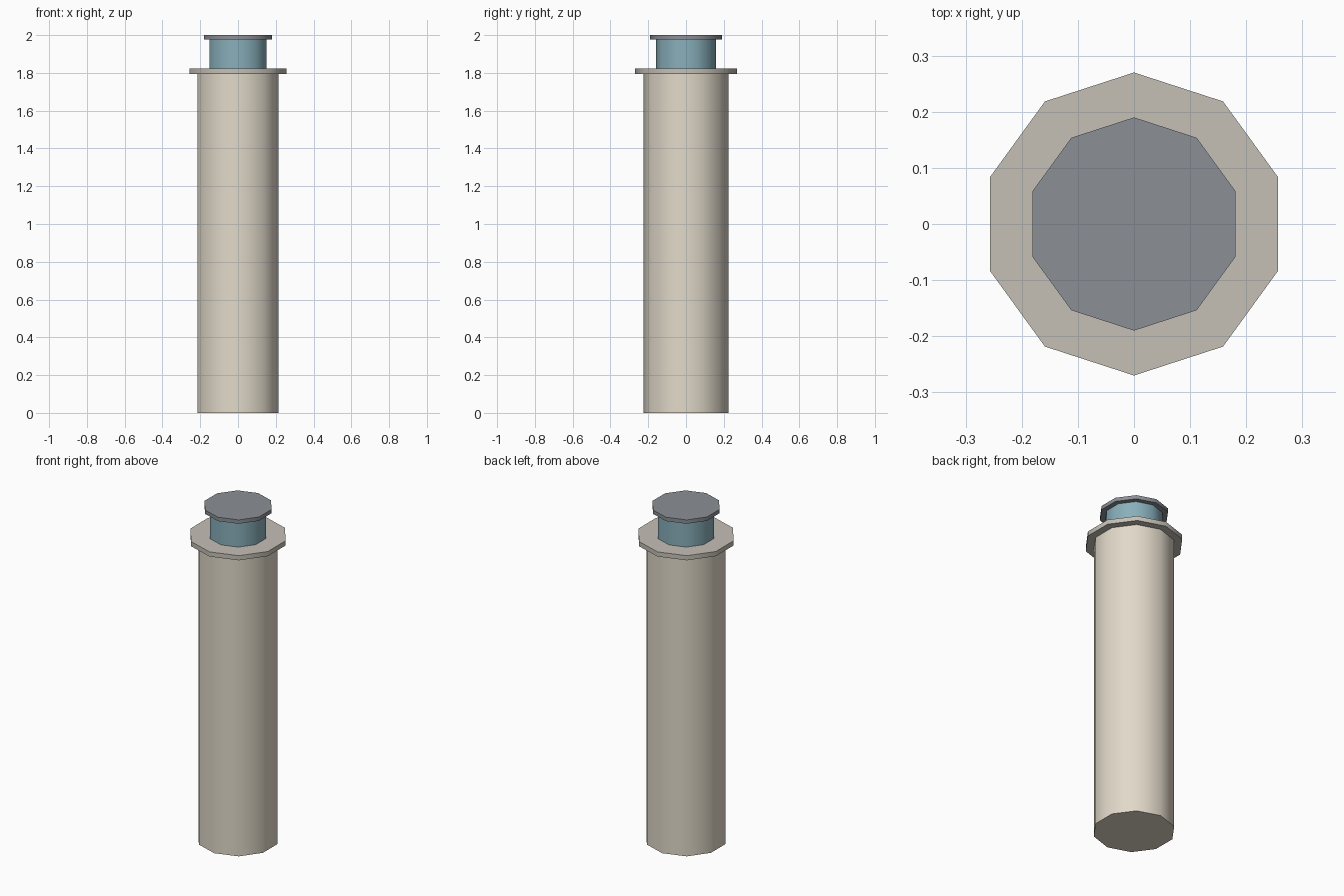
import bpy, math

if "Cube" in bpy.data.objects:
    bpy.data.objects.remove(bpy.data.objects["Cube"])

SIDES = 10


def material(name, rgb):
    m = bpy.data.materials.new(name)
    m.diffuse_color = (*rgb, 1)
    m.use_nodes = True
    m.node_tree.nodes["Principled BSDF"].inputs["Base Color"].default_value = m.diffuse_color
    return m


def disc(name, radius, z0, z1, mat):
    # ten-sided cylinder with a corner on the y axis
    bpy.ops.mesh.primitive_cylinder_add(vertices=SIDES, radius=radius, depth=z1 - z0,
                                        location=(0, 0, (z0 + z1) / 2))
    ob = bpy.context.object
    ob.name = name
    ob.data.materials.append(mat)
    # smooth round the sides, sharp at the rims
    bpy.ops.object.shade_smooth_by_angle(angle=math.radians(40))
    return ob


cream = material("cream", (0.76, 0.70, 0.59))
stone = material("stone", (0.56, 0.53, 0.47))
blue = material("blue", (0.25, 0.43, 0.50))
steel = material("steel", (0.26, 0.28, 0.30))

# tall shaft, collar, neck and lid
disc("shaft", 0.225, 0.0, 1.795, cream)
disc("collar", 0.27, 1.795, 1.823, stone)
disc("neck", 0.16, 1.823, 1.977, blue)
disc("lid", 0.19, 1.977, 2.0, steel)
